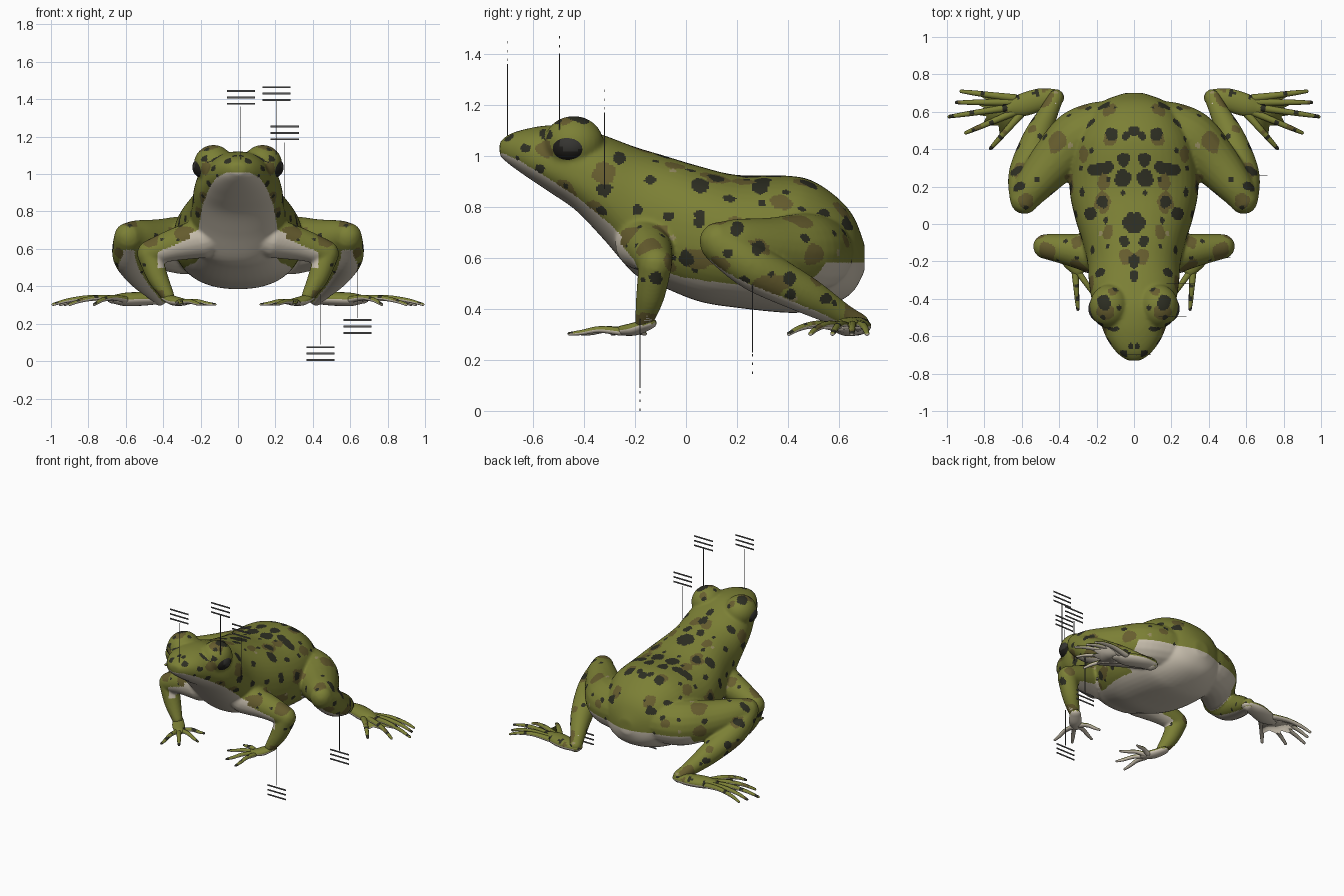
import bpy, bmesh, math, random
from mathutils import Vector, Matrix, kdtree, noise

if "Cube" in bpy.data.objects:
    bpy.data.objects.remove(bpy.data.objects["Cube"])

random.seed(4)

def material(name, rgb):
    m = bpy.data.materials.new(name)
    m.diffuse_color = (*rgb, 1)
    m.use_nodes = True
    m.node_tree.nodes["Principled BSDF"].inputs["Base Color"].default_value = m.diffuse_color
    return m

MATS = [material("olive_green", (.20, .215, .036)), material("cream_belly", (.60, .54, .44)),
        material("dark_spot", (.026, .027, .016)), material("brown_patch", (.135, .11, .028)),
        material("eye_black", (.014, .013, .011)), material("eye_grey", (.035, .034, .03)),
        material("label_grey", (.09, .09, .09)), material("tan_fleck", (.30, .26, .12))]
GREEN, CREAM, SPOT, BROWN, EYE, PUPIL, LABEL, TAN = range(8)

def finish(bm, name):
    bmesh.ops.recalc_face_normals(bm, faces=bm.faces[:])
    me = bpy.data.meshes.new(name)
    bm.to_mesh(me)
    bm.free()
    for m in MATS:
        me.materials.append(m)
    me.shade_smooth()
    ob = bpy.data.objects.new(name, me)
    bpy.context.collection.objects.link(ob)
    return ob

def catmull(rows, n):
    """Smoothly resample rows of numbers."""
    out = []
    for i in range(len(rows) - 1):
        a, b, c, d = rows[max(i - 1, 0)], rows[i], rows[i + 1], rows[min(i + 2, len(rows) - 1)]
        for k in range(n):
            t = k / n
            out.append([.5 * (2 * q + (r - p) * t + (2 * p - 5 * q + 4 * r - s) * t * t
                        + (3 * q - p - 3 * r + s) * t ** 3) for p, q, r, s in zip(a, b, c, d)])
    return out + [list(rows[-1])]

def skin(bm, rings):
    """Bridge rings of points into a capped tube."""
    vs = [[bm.verts.new(p) for p in r] for r in rings]
    n = len(vs[0])
    for a, b in zip(vs, vs[1:]):
        for i in range(n):
            bm.faces.new((a[i], a[(i + 1) % n], b[(i + 1) % n], b[i]))
    bm.faces.new(vs[0])
    bm.faces.new(vs[-1])

def tube(bm, pts, s=1, flat=1, sides=20, n=6):
    """Tapered round-ended limb through (x, y, z, radius); s mirrors in x."""
    rows = [(Vector((r[0] * s, r[1], r[2])), r[3]) for r in catmull(pts, n)]
    t0 = (rows[1][0] - rows[0][0]).normalized()
    t1 = (rows[-1][0] - rows[-2][0]).normalized()
    ang = [math.radians(a) for a in (80, 55, 28)]
    (p0, r0), (p1, r1) = rows[0], rows[-1]
    rows = ([(p0 - t0 * r0 * math.sin(a), r0 * math.cos(a)) for a in ang] + rows
            + [(p1 + t1 * r1 * math.sin(a), r1 * math.cos(a)) for a in reversed(ang)])
    rings = []
    for i, (p, r) in enumerate(rows):
        t = (rows[min(i + 1, len(rows) - 1)][0] - rows[max(i - 1, 0)][0]).normalized()
        u = t.cross(Vector((0, 0, 1))).normalized()
        v = u.cross(t)
        rings.append([p + u * r * math.cos(a) + v * r * flat * math.sin(a)
                      for a in (2 * math.pi * k / sides for k in range(sides))])
    skin(bm, rings)

def ball(bm, c, r, scale=(1, 1, 1)):
    bmesh.ops.create_uvsphere(bm, u_segments=32, v_segments=20, radius=r,
                              matrix=Matrix.Translation(c) @ Matrix.Diagonal((*scale, 1)))

# Torso and head: y, back height, widest height, belly height, half width
BODY = [(-.73, 1.055, 1.03, 1.0, .035), (-.69, 1.085, 1.02, .965, .09), (-.62, 1.107, 1.0, .915, .142),
        (-.53, 1.12, .96, .855, .18), (-.43, 1.115, .92, .785, .22), (-.32, 1.08, .87, .67, .24),
        (-.2, 1.035, .78, .535, .25), (-.1, 1.005, .72, .49, .275), (.05, .96, .68, .43, .32),
        (.2, .925, .65, .405, .345), (.4, .922, .63, .385, .33), (.5, .9, .62, .395, .295),
        (.6, .83, .62, .43, .23), (.66, .755, .61, .475, .16), (.70, .65, .6, .55, .05)]
bm = bmesh.new()
rings = []
for y, top, mid, bot, w in catmull(BODY, 6):
    ring = []
    for k in range(48):
        a = 2 * math.pi * k / 48
        c, s = (math.copysign(abs(f) ** .88, f) for f in (math.cos(a), math.sin(a)))
        ring.append((w * c, y, mid + s * (top - mid if s > 0 else mid - bot)))
    rings.append(ring)
skin(bm, rings)
for s in (1, -1):
    # Brow bumps, thighs, shanks, upper arms, forearms
    ball(bm, (.131 * s, -.44, 1.05), .106, (1, 1.1, 1))
    tube(bm, [(.17, .51, .62, .15), (.30, .455, .62, .155), (.43, .33, .63, .13),
              (.54, .20, .655, .10), (.585, .13, .665, .078)], s)
    tube(bm, [(.585, .135, .655, .08), (.58, .27, .56, .09), (.52, .46, .46, .075),
              (.45, .61, .375, .05), (.42, .675, .34, .045)], s)
    tube(bm, [(.18, -.17, .66, .11), (.33, -.14, .625, .088), (.47, -.12, .58, .068)], s)
    tube(bm, [(.475, -.12, .575, .066), (.43, -.14, .45, .056), (.375, -.165, .35, .036)], s)
raw = finish(bm, "frog_body_form")
rm = raw.modifiers.new("merge", 'REMESH')
rm.mode, rm.voxel_size = 'VOXEL', .0085
sm = raw.modifiers.new("soften", 'SMOOTH')
sm.factor, sm.iterations = .5, 10
me = bpy.data.meshes.new_from_object(raw.evaluated_get(bpy.context.evaluated_depsgraph_get()))
body = bpy.data.objects.new("frog_body", me)
bpy.context.collection.objects.link(body)
bpy.data.objects.remove(raw)
me.materials.clear()
for m in MATS:
    me.materials.append(m)
me.shade_smooth()

def lerp(rows, y, col):
    for a, b in zip(rows, rows[1:]):
        if y <= b[0]:
            t = max(0, (y - a[0]) / (b[0] - a[0]))
            return a[col] + (b[col] - a[col]) * t
    return rows[-1][col]

# Height of the belly colour edge along the body
EDGE = [(-.72, 1.01), (-.66, .985), (-.6, .95), (-.435, .845), (-.3, .735), (-.2, .63), (-.08, .52),
        (.1, .455), (.3, .47), (.42, .60), (.7, .58)]

def body_cream(c, n):
    x = abs(c.x)
    if x < lerp(BODY, c.y, 4) + .012 and c.z < lerp(EDGE, c.y, 1):
        return True
    if c.y < -.1 and x < .43 and c.z < .70 - .42 * max(0, x - .15) and c.z > .5:   # chest and upper arms
        return n.y < -.45 or n.z < -.2
    if c.y > .45 and x < .42 and c.z < .58 and c.z > .4:   # back of the thighs
        return n.z < -.1 or n.y > .3
    return n.z < -.68 and c.z < .7

def stain(polys, tree, o, r, st, mat):
    """One irregular blotch around a point."""
    for co, i, _ in tree.find_range(o, r * 1.8):
        d = co - o
        d.y *= st
        q = Vector((abs(co.x), co.y, co.z))
        if d.length < r * (1 + .35 * noise.noise(q * 24)) and polys[i].material_index != CREAM:
            polys[i].material_index = mat

def paint(ob, cream, marks):
    """Pale underside, then mirrored blotches: (material, count, min r, max r, gap)."""
    polys = ob.data.polygons
    tree = kdtree.KDTree(len(polys))
    for p in polys:
        p.material_index = CREAM if cream(p.center, p.normal) else GREEN
        tree.insert(p.center, p.index)
    tree.balance()
    cands = [p.center.copy() for p in polys if p.material_index == GREEN and p.center.x > -.01]
    for mat, count, lo, hi, gap in marks:
        seeds = []
        for _ in range(count * 12):
            c = random.choice(cands)
            if len(seeds) < count and all((c - d).length > gap for d in seeds):
                seeds.append(c)
        for c in seeds:
            r, st = random.uniform(lo, hi), random.uniform(.65, 1)
            for s in (1, -1):
                stain(polys, tree, Vector((c.x * s, c.y, c.z)), r, st, mat)
    return tree

tree = paint(body, body_cream, [(BROWN, 30, .025, .05, .11), (TAN, 9, .010, .016, .15), (SPOT, 48, .009, .02, .09)])

# Larger spots seen from above (x, y, radius) and from the side (y, z, radius)
BACK = [(.06, .24, .042), (.055, .345, .034), (.015, .0, .045), (.05, -.09, .026), (0, -.2, .03),
        (0, -.28, .026), (.14, .30, .03), (.12, .48, .03), (.16, -.42, .034), (.0, .5, .025), (.17, .12, .03)]
FLANK = [(.29, .88, .034), (.055, .885, .032), (-.19, .79, .02), (.2, .715, .027), (.28, .64, .03), (.41, .52, .026),
         (.41, .455, .02), (.545, .44, .02), (.64, .735, .028), (.54, .77, .022), (-.12, .52, .024), (0, .6, .03),
         (-.55, 1.085, .024), (-.63, 1.03, .018), (-.57, .95, .02), (-.32, .87, .03), (.055, .77, .02), (-.26, .99, .024)]
for p in me.polygons:
    c, n = p.center, p.normal
    if p.material_index == CREAM:
        continue
    k = 1 + .35 * noise.noise(Vector((abs(c.x), c.y, c.z)) * 24)
    if n.z > .5 and any(math.hypot(abs(c.x) - x, (c.y - y) * .85) < r * k for x, y, r in BACK):
        p.material_index = SPOT
    if n.x * c.x > 0 and abs(n.x) > .35 and any(math.hypot(c.y - y, c.z - z) < r * k for y, z, r in FLANK):
        p.material_index = SPOT
# Ear drums and nostrils
for s in (1, -1):
    for c, r, mat in (((.235, -.32, .93), .045, BROWN), ((.05, -.69, 1.07), .022, SPOT)):
        stain(me.polygons, tree, Vector((c[0] * s, c[1], c[2])), r, 1, mat)

# Eyes with a paler centre
for s, side in ((1, "left"), (-1, "right")):
    bm = bmesh.new()
    ball(bm, (.167 * s, -.452, 1.036), .077, (1, 1.03, .84))
    eye = finish(bm, side + "_eye")
    for p in eye.data.polygons:
        d = p.center - Vector((.167 * s, -.45, 1.048))
        p.material_index = PUPIL if math.hypot(d.y, d.z * 1.4) < .045 and d.x * s > 0 else EYE

# Hands and webbed feet: palm, digits, web
HAND_TIPS = [(.30, -.46), (.19, -.41), (.12, -.29), (.16, -.16)]
FOOT_TIPS = [(.93, .71), (.955, .65), (.995, .573), (.905, .485), (.77, .40)]

def digits(bm, base, spread, tips, s, r, z0, arch):
    for k, (x, y) in enumerate(tips):
        f = k / (len(tips) - 1) - .5
        bx, by = base[0] + spread[0] * f, base[1] + spread[1] * f
        at = lambda t: (bx + (x - bx) * t, by + (y - by) * t)
        tube(bm, [(*at(0), z0, r * 1.25), (*at(.4), z0 + arch, r), (*at(.75), z0 - .004, r * .8),
                  (*at(.98), .303, r * .55)], s, .85, 12, 5)

def under(c, n):
    return n.z < (.1 if abs(c.x) > .62 else -.2)

bm = bmesh.new()
for s in (1, -1):
    tube(bm, [(.38, -.15, .34, .036), (.34, -.20, .322, .042), (.30, -.245, .316, .034)], s, .6)
    digits(bm, (.305, -.235), (-.02, .05), HAND_TIPS, s, .015, .312, .008)
paint(finish(bm, "hands"), under, [(SPOT, 9, .010, .018, .06)])

bm = bmesh.new()
for s in (1, -1):
    tube(bm, [(.42, .675, .333, .046), (.50, .665, .333, .06), (.60, .635, .330, .06), (.66, .62, .33, .04)], s, .6)
    digits(bm, (.62, .63), (-.03, -.085), FOOT_TIPS, s, .017, .330, .010)
    c = Vector((.58, .635))
    tips = [Vector(t) for t in FOOT_TIPS]
    outline = [c]
    for k, t in enumerate(tips):
        outline.append(c.lerp(t, .72))
        if k < 4:
            outline.append(c.lerp((t + tips[k + 1]) / 2, .56))
    skin(bm, [[(p.x * s, p.y, z) for p in outline] for z in (.322, .330)])
paint(finish(bm, "webbed_feet"), under, [(BROWN, 6, .015, .025, .1), (SPOT, 14, .010, .02, .07)])

# Pointer lines with blank tags: x, y, line bottom, line top, tag centre height
POINTERS = [(.015, -.70, 1.07, 1.36, 1.41), (.205, -.495, 1.05, 1.39, 1.43), (.25, -.32, .87, 1.17, 1.22),
            (.44, -.18, .09, .36, .04), (.64, .26, .23, .52, .185)]

def box(bm, c, size):
    bmesh.ops.create_cube(bm, size=1, matrix=Matrix.Translation(c) @ Matrix.Diagonal((*size, 1)))

bm = bmesh.new()
for x, y, lo, hi, tag in POINTERS:
    box(bm, (x, y, (lo + hi) / 2), (.004, .004, hi - lo))
    for dz in (-.034, 0, .034):
        box(bm, (x, y, tag + dz), (.15, .003, .01))
lines = finish(bm, "pointer_lines")
lines.data.shade_flat()
for p in lines.data.polygons:
    p.material_index = LABEL
